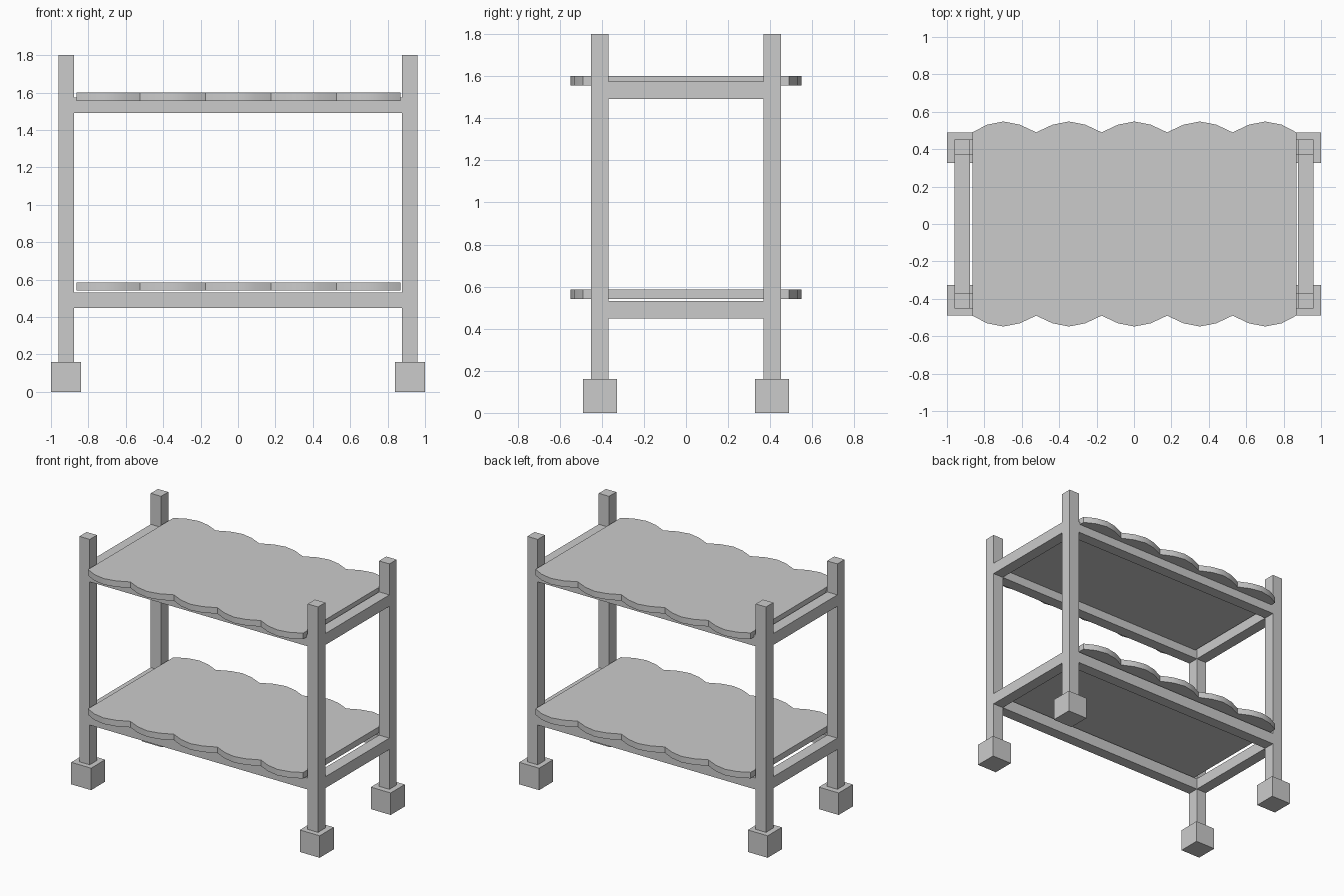
import bpy, bmesh, math

if "Cube" in bpy.data.objects:
    bpy.data.objects.remove(bpy.data.objects["Cube"])

PX, PY, W = 0.919, 0.41, 0.083          # post centre and thickness


def box(name, center, size):
    bm = bmesh.new()
    bmesh.ops.create_cube(bm, size=1)
    bmesh.ops.scale(bm, vec=size, verts=bm.verts)
    me = bpy.data.meshes.new(name)
    bm.to_mesh(me)
    bm.free()
    ob = bpy.data.objects.new(name, me)
    ob.location = center
    bpy.context.collection.objects.link(ob)
    return ob


def scalloped_shelf(name, z0, z1, half=0.866, pitch=0.35, count=5, seg=4):
    # Front edge: a row of shallow arches, then the same edge turned to the back
    n = count * seg
    edge = []
    for i in range(n + 1):
        x = -count * pitch / 2 + i * pitch / seg
        x = max(-half, min(half, x))
        edge.append((x, -0.49 - 0.058 * math.sin(math.pi * (i % seg) / seg)))
    outline = edge + [(-x, -y) for x, y in edge]
    bm = bmesh.new()
    face = bm.faces.new([bm.verts.new((x, y, z0)) for x, y in outline])
    ext = bmesh.ops.extrude_face_region(bm, geom=[face], use_keep_orig=True)
    top = [v for v in ext["geom"] if isinstance(v, bmesh.types.BMVert)]
    bmesh.ops.translate(bm, vec=(0, 0, z1 - z0), verts=top)
    bmesh.ops.recalc_face_normals(bm, faces=bm.faces)
    me = bpy.data.meshes.new(name)
    bm.to_mesh(me)
    bm.free()
    ob = bpy.data.objects.new(name, me)
    ob.location.x = 0.002
    bpy.context.collection.objects.link(ob)
    bpy.ops.object.select_all(action='DESELECT')
    ob.select_set(True)
    bpy.context.view_layer.objects.active = ob
    bpy.ops.object.shade_smooth_by_angle(angle=math.radians(40))


# Corner posts and block feet
for sy, fb in ((-1, "front"), (1, "back")):
    for sx, lr in ((-1, "left"), (1, "right")):
        box(f"{fb}_{lr}_post", (sx * PX, sy * PY, 0.98), (W, W, 1.64))
        box(f"{fb}_{lr}_foot", (sx * 0.92, sy * 0.408, 0.08), (0.16, 0.162, 0.16))

# Rail frames between the posts
for level, z in (("lower", 0.491), ("upper", 1.533)):
    for s, fb, lr in ((-1, "front", "left"), (1, "back", "right")):
        box(f"{level}_{fb}_rail", (0, s * PY, z), (2 * PX - W, W, W))
        box(f"{level}_{lr}_rail", (s * PX, 0, z), (W, 2 * PY - W, W))

# Shelf boards with scalloped long edges
scalloped_shelf("lower_shelf", 0.542, 0.586)
scalloped_shelf("upper_shelf", 1.556, 1.60)
